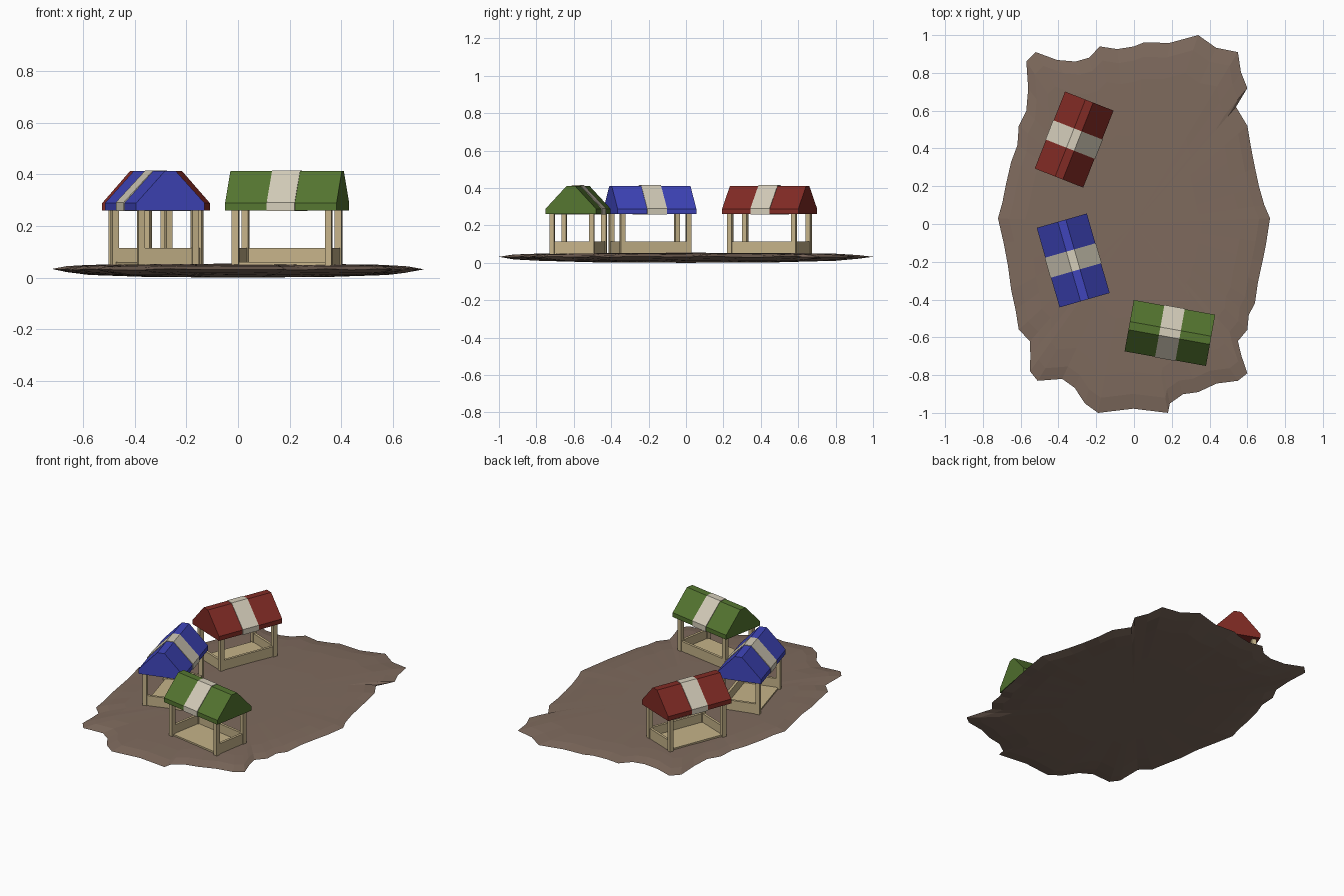
import bpy, bmesh, random
from math import radians
from mathutils import Matrix, Vector

if "Cube" in bpy.data.objects:
    bpy.data.objects.remove(bpy.data.objects["Cube"])

random.seed(4)


def material(name, rgb):
    m = bpy.data.materials.new(name)
    m.diffuse_color = (*rgb, 1)
    m.use_nodes = True
    m.node_tree.nodes["Principled BSDF"].inputs["Base Color"].default_value = m.diffuse_color
    return m


EARTH = material("earth", (0.21, 0.145, 0.11))
WOOD = material("wood", (0.56, 0.45, 0.25))
CREAM = material("cream_cloth", (0.66, 0.61, 0.49))
RED = material("red_cloth", (0.22, 0.024, 0.018))
BLUE = material("blue_cloth", (0.05, 0.06, 0.5))
GREEN = material("green_cloth", (0.09, 0.18, 0.03))


def finish(bm, name, mat, matrix=Matrix()):
    bmesh.ops.recalc_face_normals(bm, faces=bm.faces)
    me = bpy.data.meshes.new(name)
    bm.to_mesh(me)
    bm.free()
    me.materials.append(mat)
    ob = bpy.data.objects.new(name, me)
    ob.matrix_world = matrix
    bpy.context.collection.objects.link(ob)


def boxes(name, mat, matrix, spans):
    # each span is (x0, x1, y0, y1, z0, z1)
    bm = bmesh.new()
    for x0, x1, y0, y1, z0, z1 in spans:
        m = (Matrix.Translation(((x0 + x1) / 2, (y0 + y1) / 2, (z0 + z1) / 2))
             @ Matrix.Diagonal((x1 - x0, y1 - y0, z1 - z0, 1)))
        bmesh.ops.create_cube(bm, size=1, matrix=m)
    finish(bm, name, mat, matrix)


def prism(name, mat, matrix, profile, half):
    # profile in the y-z plane, extruded along x
    bm = bmesh.new()
    f = bm.faces.new([bm.verts.new((-half, y, z)) for y, z in profile])
    r = bmesh.ops.extrude_face_region(bm, geom=[f])
    for v in r["geom"]:
        if isinstance(v, bmesh.types.BMVert):
            v.co.x = half
    if f.is_valid is False or len(bm.faces) < len(profile) + 2:
        bmesh.ops.holes_fill(bm, edges=bm.edges)
    finish(bm, name, mat, matrix)


# ground: thin lens of earth with a ragged outline
outline = [(-.57, .86), (-.52, .91), (-.31, .86), (-.18, .94), (0, .94), (.05, .96),
           (.34, 1), (.55, .91), (.60, .72), (.54, .62), (.60, .52), (.64, .3),
           (.69, .1), (.72, .03), (.70, -.1), (.68, -.2), (.64, -.42), (.60, -.56),
           (.55, -.62), (.60, -.79), (.55, -.83), (.34, -.89), (.19, -.95), (.18, -1),
           (-.19, -1), (-.26, -.95), (-.38, -.82), (-.51, -.83), (-.55, -.78),
           (-.55, -.62), (-.61, -.56), (-.65, -.35), (-.69, -.1), (-.72, .03),
           (-.68, .2), (-.65, .33), (-.61, .52), (-.57, .6)]
edge = []
for i, p in enumerate(outline):
    a, b = Vector(p), Vector(outline[(i + 1) % len(outline)])
    edge.append(a)
    if (b - a).length > 0.14:
        edge.append((a + b) / 2 * random.uniform(0.975, 1.0))

bm = bmesh.new()
n = len(edge)


def ring(scale, z, jitter):
    return [bm.verts.new((p.x * scale, p.y * scale, z + random.uniform(-jitter, jitter)))
            for p in edge]


rings = [ring(.5, .003, 0), ring(.8, .011, .001), ring(.92, .02, .002),
         ring(1, .032, .003),
         ring(.92, .043, .002), ring(.8, .049, .001), ring(.5, .053, 0)]
for a, b in zip(rings, rings[1:]):
    for i in range(n):
        j = (i + 1) % n
        bm.faces.new((a[i], a[j], b[j], b[i]))
for rim, z in ((rings[0], 0), (rings[-1], .054)):
    c = bm.verts.new((0, 0, z))
    for i in range(n):
        bm.faces.new((rim[i], rim[(i + 1) % n], c))
finish(bm, "ground", EARTH)


def roof_profile(d):
    half = [(.138 + d, .26 - d), (.138 + d, .288 + d), (.022, .412 + d)]
    return half + [(-y, z) for y, z in reversed(half)]


# market stalls: the counter is on local -y, the back is open
def stall(colour, cloth, x, y, angle):
    m = Matrix.Translation((x, y, 0)) @ Matrix.Rotation(radians(angle), 4, "Z")
    px, py, w = .183, .108, .013
    boxes(colour + "_stall_posts", WOOD, m,
          [(sx * px - w, sx * px + w, sy * py - w, sy * py + w, .045, .27)
           for sx in (-1, 1) for sy in (-1, 1)])
    boxes(colour + "_stall_panels", WOOD, m,
          [(-px, px, -py - .008, -py + .008, .045, .115),
           (-px - .008, -px + .008, -py, py, .045, .115),
           (px - .008, px + .008, -py, py, .045, .115)])
    boxes(colour + "_stall_floor", WOOD, m, [(-px, px, -py, py, .045, .06)])
    prism(colour + "_stall_roof", cloth, m, roof_profile(0), .219)
    prism(colour + "_stall_stripe", CREAM, m, roof_profile(.003), .055)


stall("red", RED, -.317, .447, 68.5)
stall("blue", BLUE, -.322, -.193, 106)
stall("green", GREEN, .19, -.577, 169.8)
